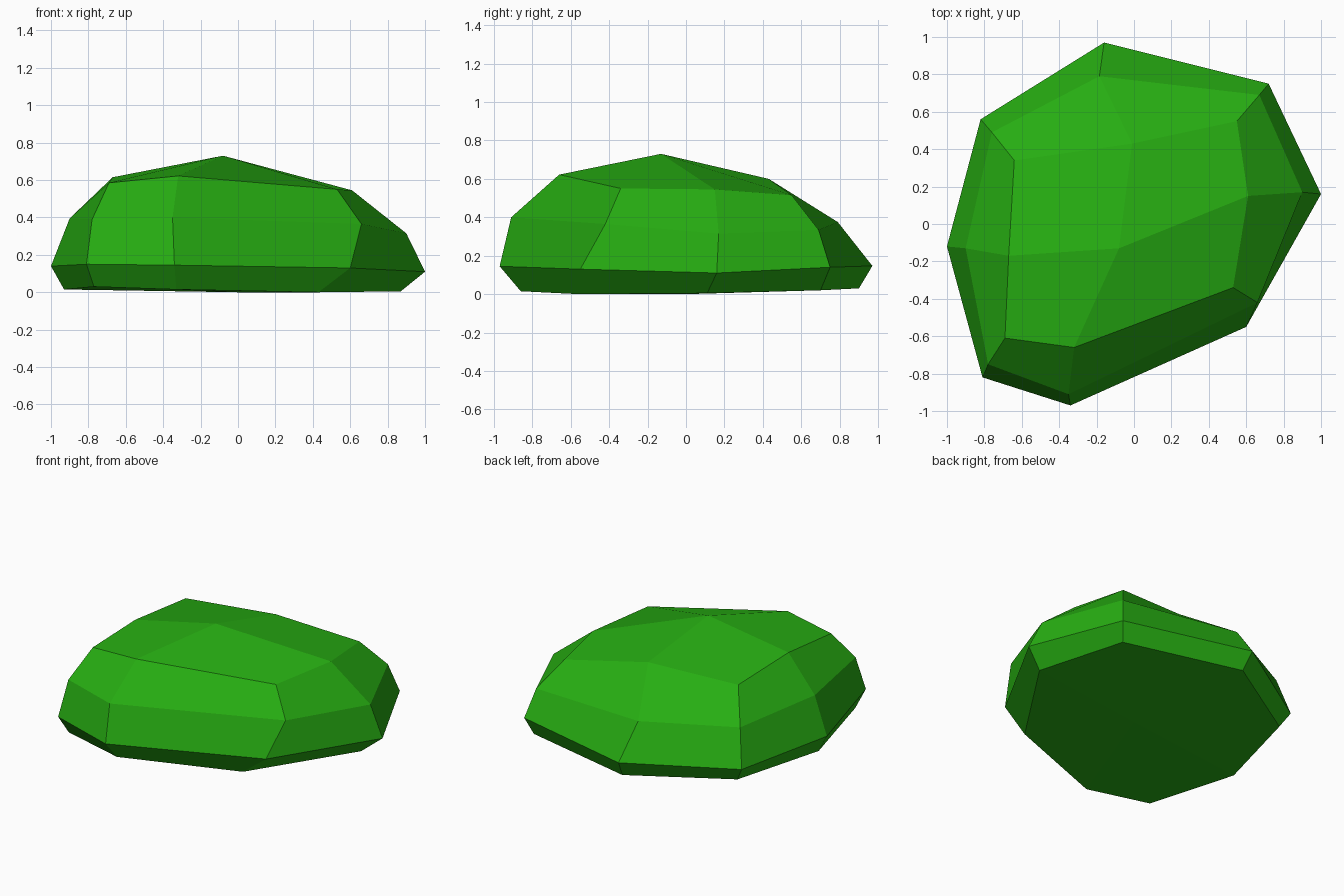
import bpy, bmesh

if "Cube" in bpy.data.objects:
    bpy.data.objects.remove(bpy.data.objects["Cube"])

# Faceted boulder / bush: four irregular eight-sided rings, closed by quad fans
RINGS = [
    # underside edge
    [(-.93, -.13, .015), (-.77, -.76, .03), (-.33, -.86, .015), (.43, -.56, 0),
     (.87, .11, .005), (.68, .70, .02), (-.14, .90, .03), (-.76, .52, .02)],
    # widest outline
    [(-1.0, -.12, .14), (-.81, -.82, .15), (-.34, -.97, .145), (.60, -.55, .13),
     (1.0, .16, .11), (.72, .75, .14), (-.16, .97, .147), (-.82, .56, .12)],
    # shoulder
    [(-.90, -.13, .395), (-.78, -.75, .39), (-.35, -.91, .40), (.66, -.42, .365),
     (.90, .17, .315), (.67, .69, .335), (-.185, .79, .375), (-.76, .49, .37)],
    # crown edge
    [(-.67, -.17, .615), (-.69, -.61, .585), (-.32, -.66, .622), (.53, -.34, .55),
     (.61, .15, .545), (.55, .55, .515), (-.01, .43, .60), (-.64, .34, .577)],
]
PEAK = (-.08, -.13, .73)
BASE = (0, 0, 0)

bm = bmesh.new()
rings = [[bm.verts.new(p) for p in ring] for ring in RINGS]

# Side bands
for low, high in zip(rings, rings[1:]):
    for i in range(8):
        j = (i + 1) % 8
        bm.faces.new((low[i], low[j], high[j], high[i]))

# Crown and underside, four quads each around a centre point
for ring, centre in ((rings[-1], PEAK), (rings[0], BASE)):
    c = bm.verts.new(centre)
    for i in range(0, 8, 2):
        bm.faces.new((c, ring[i], ring[i + 1], ring[(i + 2) % 8]))

bmesh.ops.recalc_face_normals(bm, faces=bm.faces)
mesh = bpy.data.meshes.new("boulder")
bm.to_mesh(mesh)
bm.free()

green = bpy.data.materials.new("leaf_green")
green.diffuse_color = (.02, .42, .006, 1)
green.use_nodes = True
green.node_tree.nodes["Principled BSDF"].inputs["Base Color"].default_value = green.diffuse_color
mesh.materials.append(green)
boulder = bpy.data.objects.new("boulder", mesh)
bpy.context.collection.objects.link(boulder)
